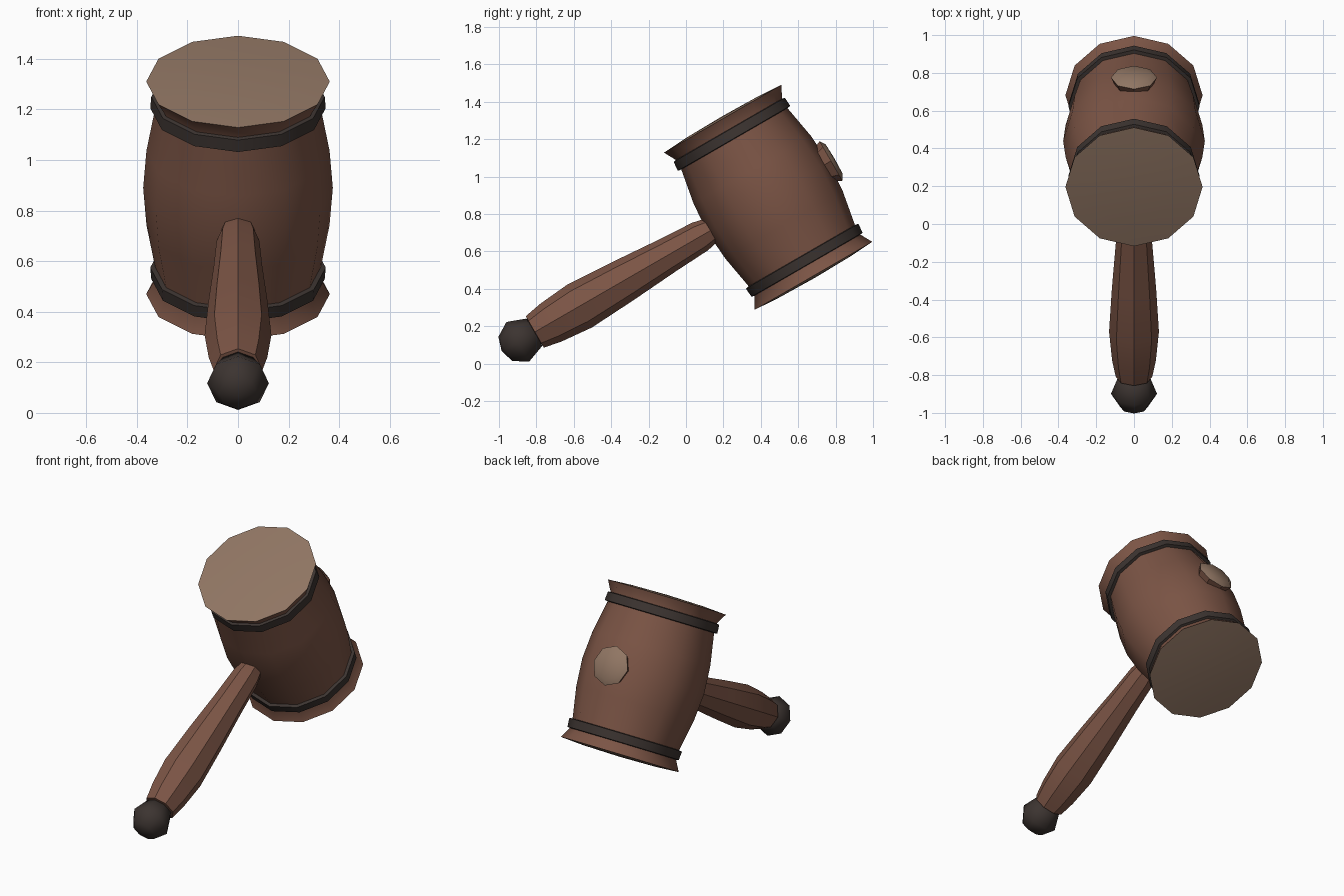
import bpy, bmesh
from math import cos, sin, pi, radians
from mathutils import Matrix, Vector

if "Cube" in bpy.data.objects:
    bpy.data.objects.remove(bpy.data.objects["Cube"])

# Mallet frame: local x = world x, local y = handle direction, local z = head axis
FRAME = Matrix.Translation((0, 0.439, 0.89)) @ Matrix.Rotation(radians(30), 4, 'X')


def material(name, rgb):
    m = bpy.data.materials.new(name)
    m.diffuse_color = (*rgb, 1)
    m.use_nodes = True
    m.node_tree.nodes["Principled BSDF"].inputs["Base Color"].default_value = m.diffuse_color
    return m


WOOD = material("wood", (0.20, 0.090, 0.060))
END = material("end_grain", (0.28, 0.18, 0.125))
DARK = material("dark_band", (0.045, 0.034, 0.030))


def lathe(name, profile, sides, mats, axis='Z', mat_of=lambda i: 0, angle=35):
    """Revolve (radius, height) points; radius 0 at either end closes to a pole."""
    bm = bmesh.new()

    def point(r, h, a):
        x, y = r * cos(a), r * sin(a)
        return Vector((x, y, h)) if axis == 'Z' else Vector((x, h, y))

    rings = []
    for r, h in profile:
        if r == 0:
            rings.append([bm.verts.new(point(0, h, 0))] * sides)
        else:
            rings.append([bm.verts.new(point(r, h, 2 * pi * k / sides)) for k in range(sides)])
    for i, (a, b) in enumerate(zip(rings, rings[1:])):
        for k in range(sides):
            n = (k + 1) % sides
            quad = list(dict.fromkeys((a[k], a[n], b[n], b[k])))
            bm.faces.new(quad).material_index = mat_of(i)
    bmesh.ops.recalc_face_normals(bm, faces=bm.faces)
    mesh = bpy.data.meshes.new(name)
    bm.to_mesh(mesh)
    bm.free()
    for m in mats:
        mesh.materials.append(m)
    ob = bpy.data.objects.new(name, mesh)
    bpy.context.collection.objects.link(ob)
    ob.matrix_world = FRAME
    bpy.ops.object.select_all(action='DESELECT')
    ob.select_set(True)
    bpy.context.view_layer.objects.active = ob
    bpy.ops.object.shade_smooth_by_angle(angle=radians(angle))
    return ob


# Barrel-shaped head with flared lips and slightly domed striking faces
half = [(0, 0.498), (0.22, 0.494), (0.363, 0.485), (0.325, 0.415), (0.328, 0.36), (0.362, 0.17)]
head = half + [(0.375, 0)] + [(r, -h) for r, h in reversed(half)]
last = len(head) - 2
lathe("mallet_head", head, 12, [WOOD, END],
      mat_of=lambda i: 1 if i < 2 or i > last - 2 else 0)

# Dark hoops near each end of the head
for label, s in (("upper", 1), ("lower", -1)):
    lathe(label + "_band", [(0.315, s * 0.422), (0.343, s * 0.416), (0.347, s * 0.364), (0.315, s * 0.358)],
          12, [DARK])

# Swelling handle
lathe("handle", [(0, -1.45), (0.097, -1.44), (0.116, -1.34), (0.132, -1.165), (0.117, -0.90),
                 (0.096, -0.62), (0.085, -0.42), (0.072, -0.36), (0.06, -0.30), (0, -0.30)],
      8, [WOOD], axis='Y')

# Rounded pommel at the grip end
lathe("pommel", [(0, -1.645), (0.075, -1.622), (0.122, -1.545), (0.085, -1.445), (0, -1.42)],
      8, [DARK], axis='Y', angle=60)

# Handle end showing through the far side of the head
lathe("handle_plug", [(0, 0.33), (0.10, 0.34), (0.122, 0.388), (0.09, 0.408), (0, 0.411)],
      8, [WOOD, END], axis='Y', mat_of=lambda i: 1 if i >= 2 else 0)
